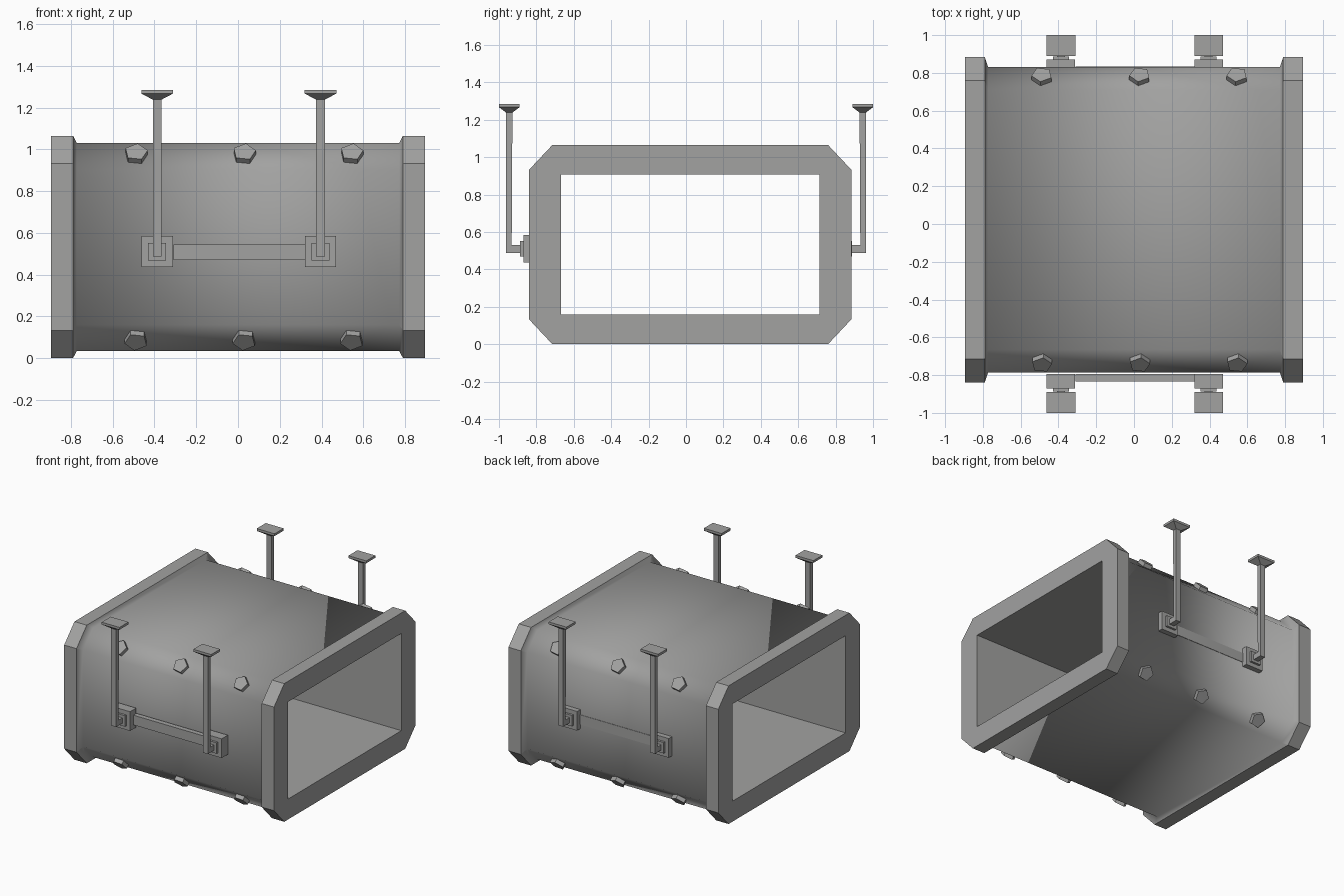
import bpy, bmesh, math
from mathutils import Vector, Matrix

if "Cube" in bpy.data.objects:
    bpy.data.objects.remove(bpy.data.objects["Cube"])

grey = bpy.data.materials.new("duct_grey")
grey.diffuse_color = (0.36, 0.36, 0.355, 1)
grey.use_nodes = True
grey.node_tree.nodes["Principled BSDF"].inputs["Base Color"].default_value = grey.diffuse_color

YC, ZC = 0.0225, 0.5325      # centre of the duct section


def finish(bm, name):
    bmesh.ops.recalc_face_normals(bm, faces=bm.faces[:])
    me = bpy.data.meshes.new(name)
    bm.to_mesh(me)
    bm.free()
    me.materials.append(grey)
    ob = bpy.data.objects.new(name, me)
    bpy.context.collection.objects.link(ob)
    return ob


def octagon(x, hy, hz, cy, cz):
    pts = [(hy - cy, hz), (hy, hz - cz), (hy, cz - hz), (hy - cy, -hz),
           (cy - hy, -hz), (-hy, cz - hz), (-hy, hz - cz), (cy - hy, hz)]
    return [(x, YC + y, ZC + z) for y, z in pts]


def box(bm, lo, hi):
    lo, hi = Vector(lo), Vector(hi)
    m = Matrix.Translation((lo + hi) / 2) @ Matrix.Diagonal((*(hi - lo), 1))
    bmesh.ops.create_cube(bm, size=1, matrix=m)


# Duct shell: flanged chamfered tube with a rectangular bore
rim = (0.862, 0.5325, 0.125, 0.133)
wall = (0.8075, 0.4975, 0.12, 0.125)
bore = (0.69, 0.375, 0, 0)
sections = [(-0.895, rim), (-0.79, rim), (-0.772, wall), (0.772, wall),
            (0.79, rim), (0.895, rim), (0.895, bore), (-0.895, bore)]
bm = bmesh.new()
loops = [[bm.verts.new(p) for p in octagon(x, *s)] for x, s in sections]
for i, a in enumerate(loops):
    b = loops[(i + 1) % len(loops)]
    for k in range(8):
        n = (k + 1) % 8
        bm.faces.new((a[k], a[n], b[n], b[k]))
bmesh.ops.remove_doubles(bm, verts=bm.verts[:], dist=0.0005)
# only the fillet between wall and flange is softly shaded
for f in bm.faces:
    f.smooth = True
for e in bm.edges:
    e.smooth = all(abs(abs(v.co.x) - 0.772) < 0.001 for v in e.verts)
finish(bm, "duct_shell")

# Five-sided bolts on the four chamfers
for sy in (-1, 1):
    for sz in (-1, 1):
        bm = bmesh.new()
        normal = Vector((0, sy * 0.125, sz * 0.12)).normalized()
        side = Vector((1 if (sy < 0 and sz > 0) else -1, 0, 0))
        up = normal.cross(side)
        rot = Matrix((side, up, normal)).transposed().to_4x4()
        for x in (-0.488, 0.03, 0.545):
            c = Vector((x, YC + sy * 0.7475, ZC + sz * 0.435)) + normal * 0.01
            bmesh.ops.create_cone(
                bm, cap_ends=True, segments=5, radius1=0.056, radius2=0.056,
                depth=0.04, matrix=Matrix.Translation(c) @ rot @ Matrix.Rotation(math.radians(-80), 4, 'Z'))
        finish(bm, "bolts_%s_%s" % ("front" if sy < 0 else "back",
                                    "lower" if sz < 0 else "upper"))

# Hangers on both sides
for s, label in ((-1, "front"), (1, "back")):
    bm = bmesh.new()
    box(bm, (-0.31, min(s * 0.795, s * 0.833), 0.47), (0.32, max(s * 0.795, s * 0.833), 0.545))
    finish(bm, "side_rail_" + label)
    for x, where in ((-0.387, "left"), (0.395, "right")):
        def part(bm, hx, y0, y1, z0, z1):
            box(bm, (x - hx, min(s * y0, s * y1), z0), (x + hx, max(s * y0, s * y1), z1))

        # mounting plate and collar
        bm = bmesh.new()
        part(bm, 0.075, 0.795, 0.87, 0.437, 0.585)
        part(bm, 0.043, 0.87, 0.887, 0.468, 0.552)
        finish(bm, "bracket_%s_%s" % (label, where))

        # bent rod as an extruded L profile
        bm = bmesh.new()
        prof = [(0.885, 0.488), (0.962, 0.488), (0.962, 1.245),
                (0.928, 1.245), (0.932, 0.53), (0.885, 0.53)]
        f = bm.faces.new([bm.verts.new((x - 0.021, s * y, z)) for y, z in prof])
        r = bmesh.ops.extrude_face_region(bm, geom=[f])
        bmesh.ops.translate(bm, vec=(0.042, 0, 0),
                            verts=[v for v in r["geom"] if isinstance(v, bmesh.types.BMVert)])
        finish(bm, "hanger_rod_%s_%s" % (label, where))

        # flared ceiling pad
        bm = bmesh.new()
        rings = [(0.021, 0.017, 1.238), (0.076, 0.055, 1.267), (0.076, 0.055, 1.285)]
        rs = [[bm.verts.new((x + a * hx, s * 0.945 + b * hy, z))
               for a, b in ((-1, -1), (1, -1), (1, 1), (-1, 1))] for hx, hy, z in rings]
        for a, b in zip(rs, rs[1:]):
            for k in range(4):
                n = (k + 1) % 4
                bm.faces.new((a[k], a[n], b[n], b[k]))
        bm.faces.new(rs[0])
        bm.faces.new(rs[-1])
        finish(bm, "ceiling_pad_%s_%s" % (label, where))
